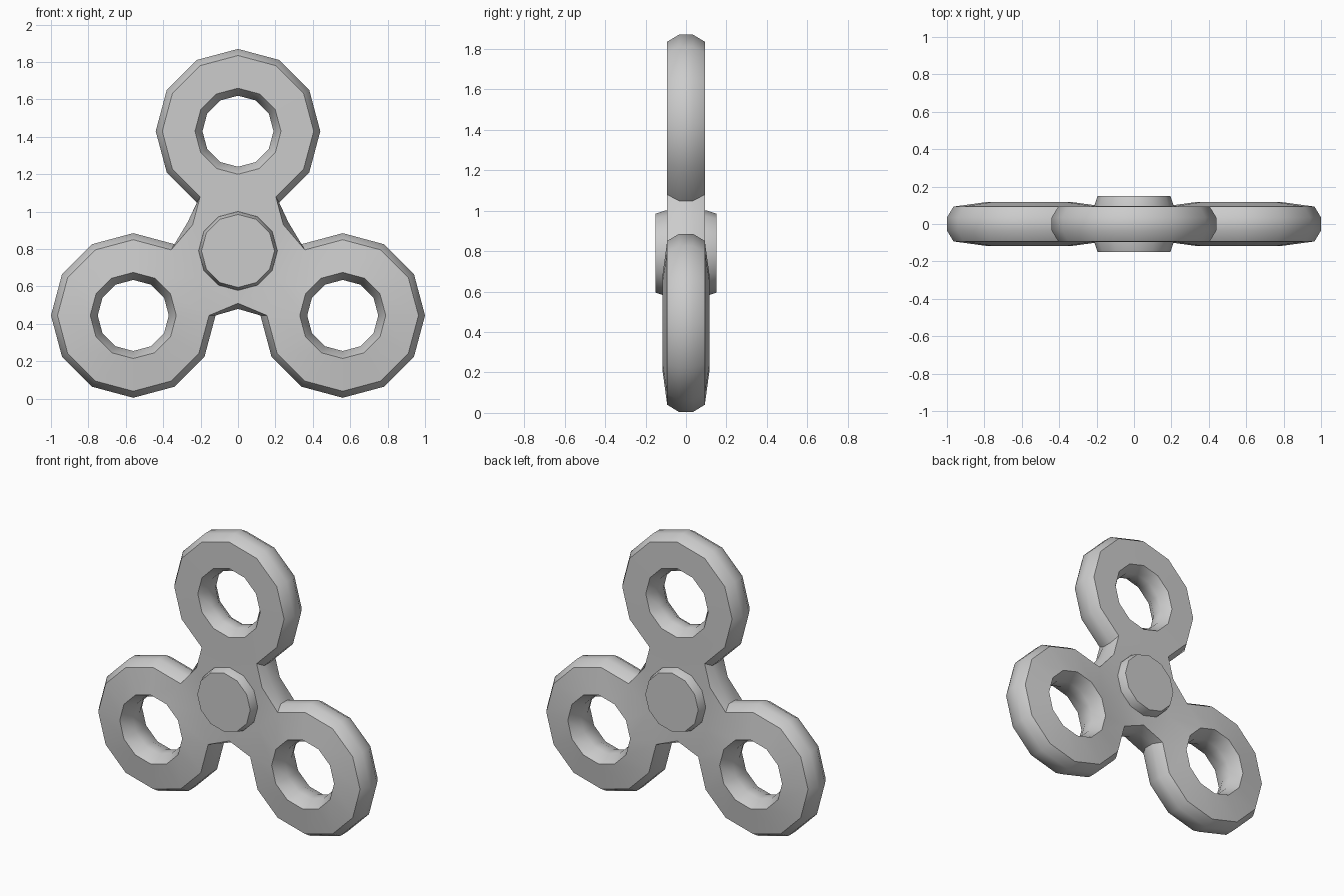
import bpy
import bmesh
from math import cos, sin, radians

if "Cube" in bpy.data.objects:
    bpy.data.objects.remove(bpy.data.objects["Cube"], do_unlink=True)

SIDES = 12
HUB = (0, 0.79)
FACE_Y, MID_Y = 0.093, 0.035
# (outward angle, ring centre x, ring centre z, half thickness at the hole)
ARMS = [(90, 0, 1.43, 0.095), (210, -0.56, 0.445, 0.117), (330, 0.56, 0.445, 0.117)]

grey = bpy.data.materials.new("grey_plastic")
grey.use_nodes = True
colour = (0.6, 0.6, 0.6, 1)
grey.diffuse_color = colour
grey.node_tree.nodes["Principled BSDF"].inputs["Base Color"].default_value = colour


def polar(bm, centre, r, deg, y):
    a = radians(deg)
    return bm.verts.new((centre[0] + r * cos(a), y, centre[1] + r * sin(a)))


def bridge(bm, a, b):
    """Join two closed loops of equal length with quads."""
    for i in range(len(a)):
        j = (i + 1) % len(a)
        bm.faces.new((a[i], a[j], b[j], b[i]))


def finish(bm, name):
    bmesh.ops.recalc_face_normals(bm, faces=bm.faces)
    mesh = bpy.data.meshes.new(name)
    bm.to_mesh(mesh)
    bm.free()
    obj = bpy.data.objects.new(name, mesh)
    bpy.context.collection.objects.link(obj)
    mesh.materials.append(grey)
    bpy.ops.object.select_all(action="DESELECT")
    obj.select_set(True)
    bpy.context.view_layer.objects.active = obj
    bpy.ops.object.shade_smooth_by_angle(angle=radians(38))
    return obj


def circle(bm, centre, r, y, start=0):
    return [polar(bm, centre, r, start + 360 / SIDES * k, y) for k in range(SIDES)]


# Three-armed body: flat faces, chamfered rim and ring holes
bm = bmesh.new()
rims = []
holes = [[] for _ in ARMS]
for side, is_face in ((-1, True), (-1, False), (1, False), (1, True)):
    y = side * (FACE_Y if is_face else MID_Y)
    rim, middle = [], []
    for n, (angle, x, z, hole_y) in enumerate(ARMS):
        start = angle + 180
        # Hole wall loop
        hole = circle(bm, (x, z), 0.23 if is_face else 0.19,
                      side * hole_y if is_face else y, start)
        holes[n].append(hole)
        # Outer ring points, leaving the hub-side point off the rim
        if is_face:
            ring = circle(bm, (x, z), 0.405, y, start)
            bridge(bm, ring, hole)
            middle += [ring[1], ring[0], ring[-1]]
            outer = ring[1:]
        else:
            outer = [polar(bm, (x, z), 0.44, start + 30 * k, y) for k in range(1, SIDES)]
        # Valley between this arm and the next
        valley = polar(bm, HUB, 0.28 if is_face else 0.31, angle + 60, y)
        middle.append(valley)
        rim += outer + [valley]
    if is_face:
        bm.faces.new(middle)
    rims.append(rim)
for loops in [rims] + holes:
    for a, b in zip(loops, loops[1:]):
        bridge(bm, a, b)
finish(bm, "three_armed_body")

# Centre caps on the front and back
for name, side in (("front_cap", -1), ("back_cap", 1)):
    bm = bmesh.new()
    base = circle(bm, HUB, 0.212, side * 0.08)
    shoulder = circle(bm, HUB, 0.21, side * 0.105)
    top = circle(bm, HUB, 0.195, side * 0.15)
    bridge(bm, base, shoulder)
    bridge(bm, shoulder, top)
    bm.faces.new(top)
    bm.faces.new(base[::-1])
    finish(bm, name)
